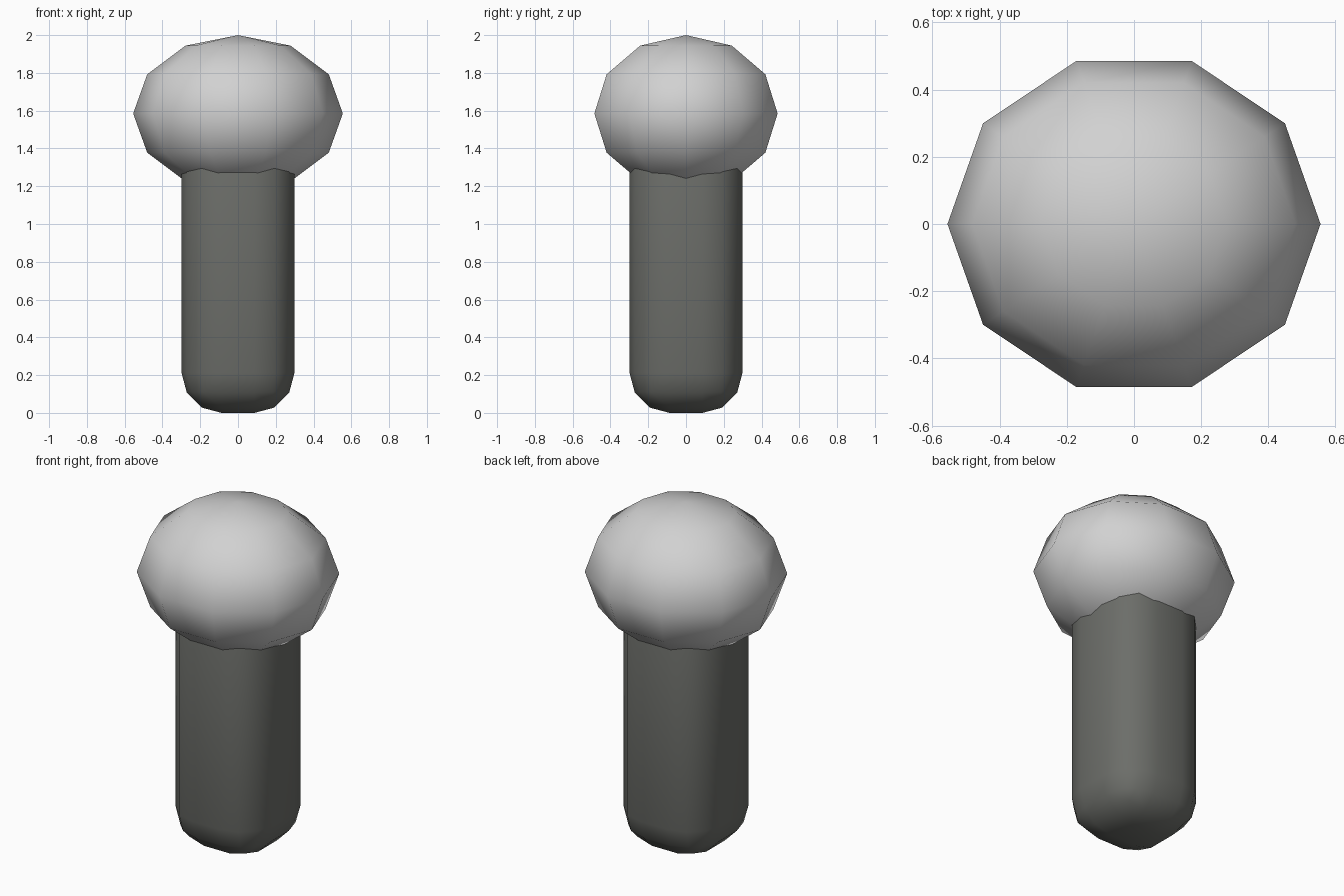
import bpy
import bmesh
from math import sin, cos, pi
from mathutils import Matrix

cube = bpy.data.objects.get("Cube")
if cube:
    bpy.data.objects.remove(cube, do_unlink=True)


def make_material(name, rgb):
    mat = bpy.data.materials.new(name)
    mat.use_nodes = True
    mat.diffuse_color = (*rgb, 1)
    mat.node_tree.nodes["Principled BSDF"].inputs["Base Color"].default_value = (*rgb, 1)
    return mat


def finish(bm, name, mat):
    bmesh.ops.recalc_face_normals(bm, faces=bm.faces)
    for face in bm.faces:
        face.smooth = True
    mesh = bpy.data.meshes.new(name)
    bm.to_mesh(mesh)
    bm.free()
    mesh.materials.append(mat)
    obj = bpy.data.objects.new(name, mesh)
    bpy.context.collection.objects.link(obj)
    return obj


light_grey = make_material("light grey", (0.64, 0.64, 0.64))
dark_grey = make_material("dark grey green", (0.15, 0.155, 0.142))

# Post: a tall box with broadly rounded edges, its top buried in the head
half, height, rounding = 0.299, 1.6, 0.212
bm = bmesh.new()
size = Matrix.Diagonal((2 * half, 2 * half, height, 1))
bmesh.ops.create_cube(bm, size=1, matrix=Matrix.Translation((0, 0, height / 2)) @ size)
bmesh.ops.bevel(bm, geom=bm.edges[:], offset=rounding, offset_type='OFFSET',
                segments=3, profile=0.5, affect='EDGES')
finish(bm, "post", dark_grey)

# Head: a flattened ball of ten sides and six rings, with a corner on the x axis
rx, ry, rz, centre = 0.555, 0.51, 0.415, 1.585
sides, rings = 10, 6
bm = bmesh.new()
top = bm.verts.new((0, 0, centre + rz))
bottom = bm.verts.new((0, 0, centre - rz))
loops = []
for i in range(1, rings):
    a = pi * i / rings
    loops.append([bm.verts.new((rx * sin(a) * cos(2 * pi * k / sides),
                                ry * sin(a) * sin(2 * pi * k / sides),
                                centre + rz * cos(a))) for k in range(sides)])
for k in range(sides):
    n = (k + 1) % sides
    bm.faces.new((top, loops[0][k], loops[0][n]))
    bm.faces.new((bottom, loops[-1][n], loops[-1][k]))
    for upper, lower in zip(loops, loops[1:]):
        bm.faces.new((upper[k], lower[k], lower[n], upper[n]))
finish(bm, "head", light_grey)
